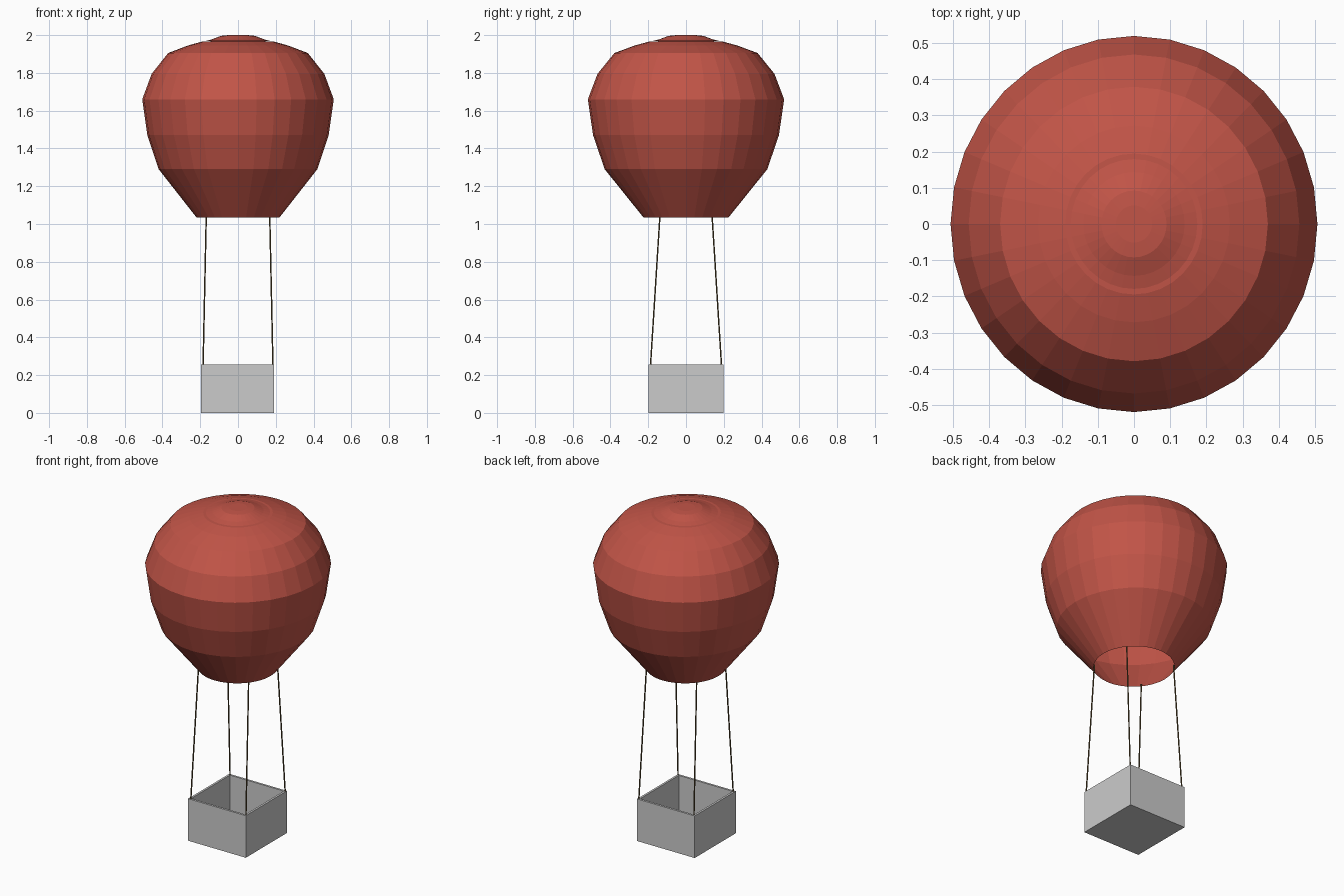
import bpy, bmesh
from math import sin, cos, tau
from mathutils import Vector

if "Cube" in bpy.data.objects:
    bpy.data.objects.remove(bpy.data.objects["Cube"])


def material(name, color):
    mat = bpy.data.materials.new(name)
    mat.diffuse_color = color
    mat.use_nodes = True
    mat.node_tree.nodes["Principled BSDF"].inputs["Base Color"].default_value = mat.diffuse_color
    return mat


def make_object(name, bm, mat=None, flip_check=True):
    if flip_check:
        bmesh.ops.recalc_face_normals(bm, faces=bm.faces)
    mesh = bpy.data.meshes.new(name)
    bm.to_mesh(mesh)
    bm.free()
    obj = bpy.data.objects.new(name, mesh)
    bpy.context.collection.objects.link(obj)
    if mat:
        mesh.materials.append(mat)
    return obj


def lathe(name, profile, mat, sides=32, y_scale=1.025, cap_top=False):
    """Rings of (radius, height), bottom to top, with outward normals."""
    bm = bmesh.new()
    rings = [[bm.verts.new((r * cos(tau * i / sides), r * y_scale * sin(tau * i / sides), z))
              for i in range(sides)] for r, z in profile]
    for low, high in zip(rings, rings[1:]):
        for i in range(sides):
            j = (i + 1) % sides
            bm.faces.new((low[i], low[j], high[j], high[i]))
    if cap_top:
        bm.faces.new(rings[-1])
    return make_object(name, bm, mat, flip_check=False)


red = material("red_fabric", (0.54, 0.09, 0.064, 1))
rope_brown = material("rope_brown", (0.12, 0.08, 0.03, 1))

# Open-mouthed fabric envelope
lathe("envelope", [(0.22, 1.035), (0.42, 1.29), (0.48, 1.47), (0.507, 1.66),
                   (0.457, 1.795), (0.37, 1.905), (0.265, 1.945),
                   (0.19, 1.966), (0.13, 1.968)], red)

# Raised vent cap at the crown
lathe("crown_vent_cap", [(0.175, 1.968), (0.14, 1.977), (0.09, 1.996), (0.05, 2.0)],
      red, cap_top=True)

# Open square basket: inset the top face and push it down
bm = bmesh.new()
bmesh.ops.create_cube(bm, size=1)
bmesh.ops.scale(bm, vec=(0.387, 0.395, 0.255), verts=bm.verts)
bmesh.ops.translate(bm, vec=(-0.003, 0, 0.1275), verts=bm.verts)
bm.faces.ensure_lookup_table()
top = max(bm.faces, key=lambda f: f.calc_center_median().z)
bmesh.ops.inset_region(bm, faces=[top], thickness=0.018)
floor = bmesh.ops.extrude_discrete_faces(bm, faces=[top])["faces"][0]
bmesh.ops.translate(bm, vec=(0, 0, -0.235), verts=floor.verts)
make_object("basket", bm)

# Four ropes from the basket corners to the envelope mouth
for sx, side in ((-1, "left"), (1, "right")):
    for sy, end in ((-1, "front"), (1, "back")):
        start = Vector((sx * 0.185, sy * 0.188, 0.25))
        stop = Vector((sx * 0.168, sy * 0.138, 1.045))
        axis = stop - start
        bm = bmesh.new()
        bmesh.ops.create_cone(bm, cap_ends=True, segments=8, radius1=0.004,
                              radius2=0.004, depth=axis.length)
        rope = make_object(f"rope_{end}_{side}", bm, rope_brown)
        rope.location = (start + stop) / 2
        rope.rotation_euler = axis.to_track_quat('Z', 'Y').to_euler()
